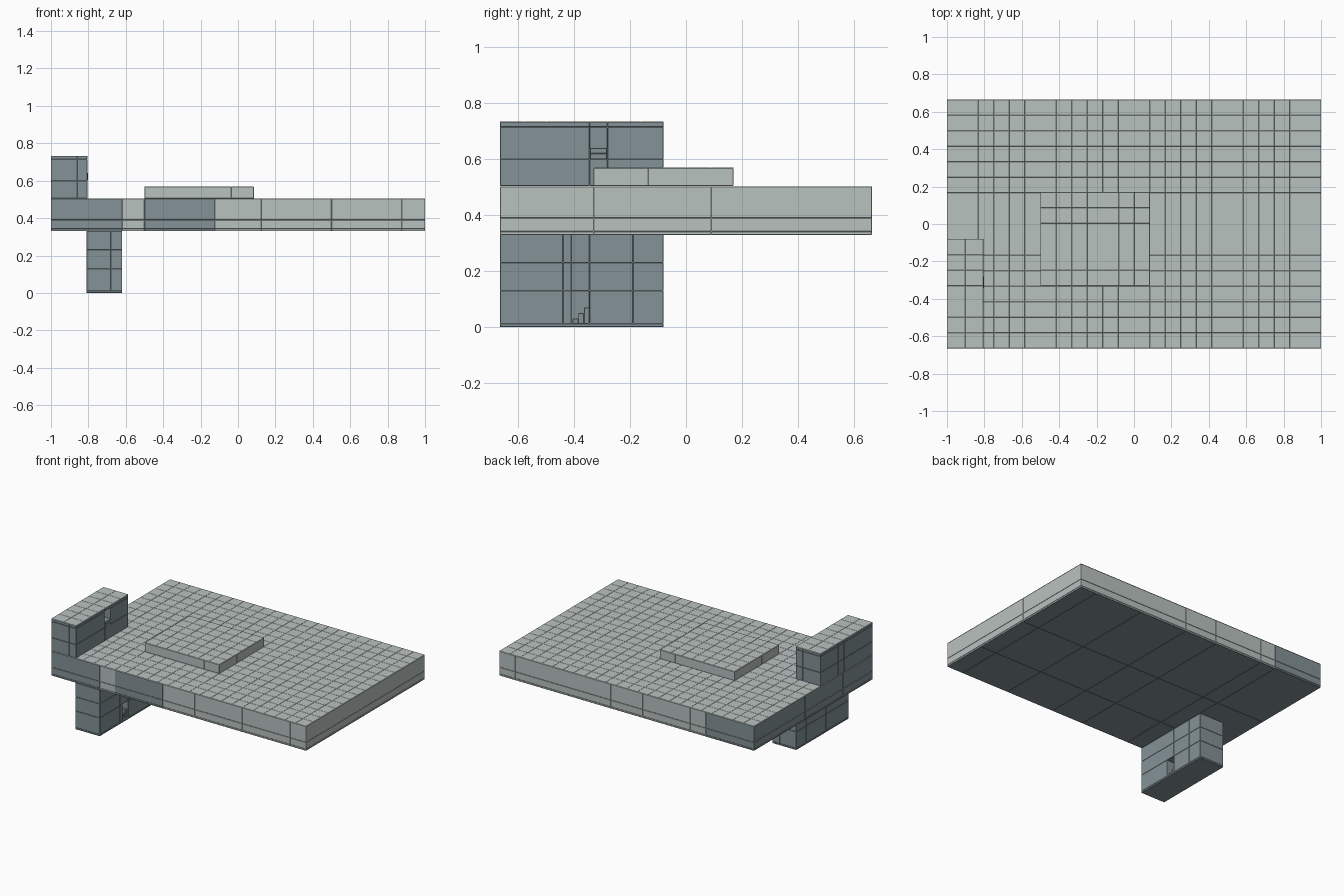
import bpy
import bmesh
from mathutils import Matrix, Vector

if "Cube" in bpy.data.objects:
    bpy.data.objects.remove(bpy.data.objects["Cube"])


def material(name, rgb):
    mat = bpy.data.materials.new(name)
    mat.use_nodes = True
    color = (*rgb, 1)
    mat.diffuse_color = color
    mat.node_tree.nodes["Principled BSDF"].inputs["Base Color"].default_value = color
    return mat


MATS = [material("light_grey", (0.485, 0.54, 0.525)),
        material("dark_grey", (0.23, 0.287, 0.305))]
LIGHT, DARK = 0, 1
STUD = 1 / 12


def finish(name, bm):
    mesh = bpy.data.meshes.new(name)
    bm.to_mesh(mesh)
    bm.free()
    for mat in MATS:
        mesh.materials.append(mat)
    obj = bpy.data.objects.new(name, mesh)
    bpy.context.collection.objects.link(obj)
    return obj


def blocks(name, xs, ys, zs, rule, holes=()):
    """Softly bevelled bricks between the cut positions, leaving out the holes."""
    bm = bmesh.new()
    for x0, x1 in zip(xs, xs[1:]):
        for y0, y1 in zip(ys, ys[1:]):
            for z0, z1 in zip(zs, zs[1:]):
                mid = Vector((x0 + x1, y0 + y1, z0 + z1)) / 2
                if any(x0 < h[0] < x1 and y0 < h[1] < y1 and z0 < h[2] < z1 for h in holes):
                    continue
                size = Vector((x1 - x0, y1 - y0, z1 - z0))
                bmesh.ops.create_cube(bm, size=1,
                                      matrix=Matrix.Translation(mid) @ Matrix.Diagonal((*size, 1)))
    bmesh.ops.bevel(bm, geom=bm.edges[:], offset=0.0015, segments=1, affect='EDGES')
    bm.normal_update()
    for face in bm.faces:
        face.material_index = rule(face.calc_center_median(), face.normal)
    return finish(name, bm)


def tiles(name, x0, x1, y0, y1, top):
    """Sheet of square tiles with shallow grooves between them."""
    groove = 0.0015
    bm = bmesh.new()
    bmesh.ops.create_grid(bm, x_segments=round((x1 - x0) / STUD),
                          y_segments=round((y1 - y0) / STUD), size=0.5)
    bmesh.ops.transform(bm, verts=bm.verts[:], matrix=Matrix.Translation(
        ((x0 + x1) / 2, (y0 + y1) / 2, top - groove)) @ Matrix.Diagonal((x1 - x0, y1 - y0, 1, 1)))
    bm.normal_update()
    bmesh.ops.inset_individual(bm, faces=bm.faces[:], thickness=groove, depth=groove)
    return finish(name, bm)


# Colour rules
def slab_rule(p, n):
    if n.z > 0.5:
        return LIGHT
    front_patch = -0.5 < p.x < -0.125 and p.y < -0.6
    return DARK if n.z < -0.5 or p.x < -0.62 or front_patch else LIGHT


def tower_rule(p, n):
    return LIGHT if n.z > 0.5 and p.z > 0.72 else DARK


def pad_rule(p, n):
    return LIGHT


F, B, T = -0.665, 0.665, 0.505
TOWER_BACK = -0.08

# Wide deck
blocks("deck", [-1, -0.62, -0.5, -0.125, 0.125, 0.5, 0.875, 1],
       [F, -0.33, 0.09, B], [0.33, 0.342, 0.39, T - 0.002], slab_rule)
tiles("deck_tiles", -1, 1, F, B, T)

# Raised pad
blocks("raised_pad", [-0.5, -0.035, 0.085], [-0.33, -0.135, 0.17], [T, 0.568], pad_rule)
tiles("raised_pad_tiles", -0.5, 0.085, -0.33, 0.17, 0.57)

# Upper tower with a window niche facing the deck
blocks("upper_tower", [-1, -0.86, -0.805], [F, -0.345, -0.28, TOWER_BACK],
       [T, 0.6, 0.715, 0.733], tower_rule, holes=[(-0.83, -0.31, 0.65)])
tiles("upper_tower_tiles", -1, -0.805, F, TOWER_BACK, 0.735)
blocks("window_sill", [-0.86, -0.801], [-0.343, -0.282], [0.6, 0.62, 0.64], tower_rule)

# Lower tower with a doorway niche
blocks("lower_tower", [-0.81, -0.68, -0.62], [F, -0.44, -0.41, -0.345, -0.19, TOWER_BACK],
       [0.003, 0.012, 0.13, 0.23, 0.33], tower_rule, holes=[(-0.65, -0.38, 0.07)])
blocks("lower_tower_foot", [-0.81, -0.62], [F, TOWER_BACK], [0, 0.01], tower_rule)

# Small steps inside the doorway
for i in range(3):
    back = -0.345 - i * 0.02
    blocks(f"doorway_step_{i + 1}", [-0.68, -0.63], [back - 0.02, back],
           [0.012, 0.07 - i * 0.02], tower_rule)
